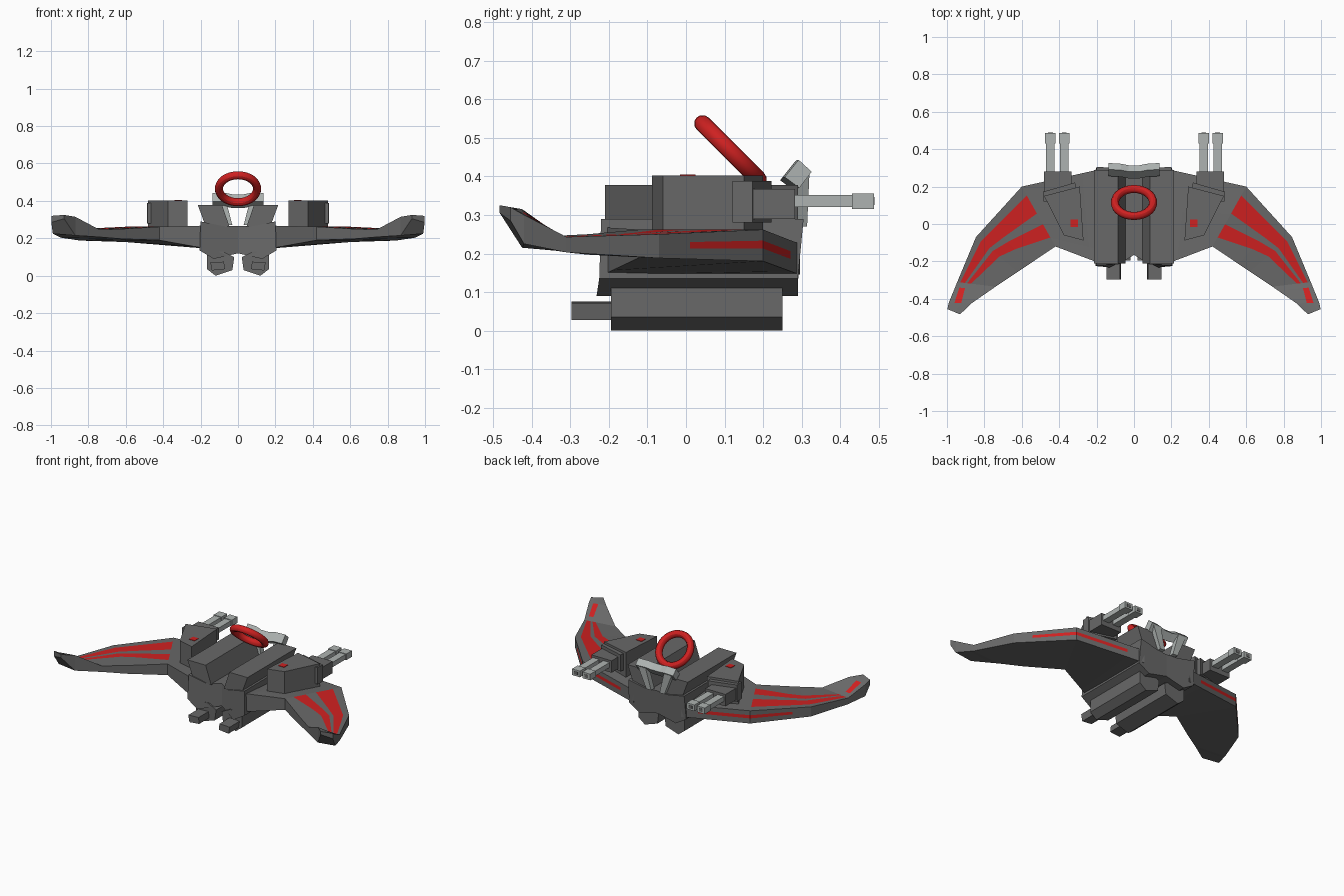
import bpy, bmesh, math
from mathutils import Vector

if "Cube" in bpy.data.objects:
    bpy.data.objects.remove(bpy.data.objects["Cube"])


def material(name, rgb):
    m = bpy.data.materials.new(name)
    m.diffuse_color = (*rgb, 1)
    m.use_nodes = True
    m.node_tree.nodes["Principled BSDF"].inputs["Base Color"].default_value = m.diffuse_color
    return m


GREY = material("dark grey", (0.14, 0.14, 0.14))
RED = material("red", (0.62, 0.015, 0.015))
SILVER = material("light grey", (0.42, 0.45, 0.44))


def loft(name, rings, mats, rule=None, mirror=True):
    """Skin closed rings of points, cap the ends, optionally mirror over x."""
    bm = bmesh.new()
    rows = [[bm.verts.new(p) for p in r] for r in rings]
    n = len(rings[0])
    for i in range(len(rows) - 1):
        for j in range(n):
            k = (j + 1) % n
            f = bm.faces.new((rows[i][j], rows[i][k], rows[i + 1][k], rows[i + 1][j]))
            f.material_index = rule(i, j) if rule else 0
    bm.faces.new(rows[0])
    bm.faces.new(rows[-1])
    bmesh.ops.recalc_face_normals(bm, faces=bm.faces)
    # open the halves along the centre line so the mirror joins cleanly
    if mirror:
        mid = [f for f in bm.faces if all(abs(v.co.x) < 1e-5 for v in f.verts)]
        bmesh.ops.delete(bm, geom=mid, context='FACES_ONLY')
    me = bpy.data.meshes.new(name)
    bm.to_mesh(me)
    bm.free()
    for m in mats:
        me.materials.append(m)
    ob = bpy.data.objects.new(name, me)
    bpy.context.collection.objects.link(ob)
    if mirror:
        ob.modifiers.new("Mirror", 'MIRROR')
    return ob


def along_y(name, profile, y0, y1, mat=GREY):
    return loft(name, [[(x, y, z) for x, z in profile] for y in (y0, y1)], [mat])


def along_z(name, plan, z0, z1, mat=GREY):
    return loft(name, [[(x, y, z) for x, y in plan] for z in (z0, z1)], [mat])


def box(name, x0, x1, y0, y1, z0, z1, mat=GREY):
    return along_y(name, [(x0, z0), (x1, z0), (x1, z1), (x0, z1)], y0, y1, mat)


# central hull with a notched nose
hull = [(0, .265), (.08, .265), (.2, .29), (.205, .135), (.13, .09), (0, .12)]
nose = [-.165, -.215, -.22, -.225, -.232, -.165]
tail = [.29, .30, .305, .29, .29, .29]
loft("hull", [[(x, y, z) for (x, z), y in zip(hull, ys)] for ys in (nose, tail)], [GREY])

# twin leaning ridges on top of the hull
along_y("top_ridge", [(.045, .26), (.175, .27), (.215, .378), (.085, .378)], -.21, .29)

# lower pontoons and their forward stubs
pontoon = [(.165, .035), (.12, .0), (.03, .03), (.02, .10), (.08, .13), (.165, .125)]
along_y("pontoon", pontoon, -.195, .25)
along_y("pontoon_stub", [(.07, .035), (.14, .028), (.148, .072), (.075, .075)], -.297, -.19)

# wing stations: leading edge, trailing edge (x, y, top, bottom), paint columns
stations = [
    ((.17, .295, .225, .145), (.17, -.215, .268, .145), (.15, .45, .63, .85)),
    ((.60, .20, .262, .18), (.42, -.12, .262, .19), (.15, .45, .63, .85)),
    ((.845, -.07, .25, .188), (.62, -.255, .25, .197), (.12, .32, .40, .56)),
    ((.945, -.31, .243, .203), (.74, -.335, .246, .207), (.08, .20, .26, .36)),
    ((.99, -.42, .30, .225), (.87, -.425, .315, .215), (.25, .55, .65, .8)),
    ((.998, -.455, .32, .285), (.93, -.483, .325, .305), (.25, .55, .65, .8)),
]


def wing_ring(u):
    i = min(int(u), len(stations) - 2)
    a, b, v = (Vector(p).lerp(Vector(q), u - i) for p, q in zip(stations[i], stations[i + 1]))
    top = [a.lerp(b, t) for t in (0, *v, 1)]
    ring = [(p[0], p[1], p[2]) for p in top]
    ring.append((b[0], b[1], b[3]))
    ring += [(a[0], a[1], a[3] + (a[2] - a[3]) * t) for t in (0, .4, .65)]
    return ring


us = [0, .25, 1, 1.7, 2, 3, 3.25, 4, 5]


def wing_paint(i, j):
    u = us[i]
    panels = j in (1, 3) and 1 <= u < 3
    edge_stripe = j == 8 and .25 <= u < 1.7
    tip = j == 1 and 3.25 <= u < 4
    return int(panels or edge_stripe or tip)


loft("wing", [wing_ring(u) for u in us], [GREY, RED], wing_paint)

# gun housings with stepped collars, mounts and paired barrels
along_z("gun_housing", [(.27, -.088), (.375, -.06), (.465, .12), (.482, .15), (.29, .2)], .235, .402)
along_z("gun_collar", [(.30, .13), (.485, .12), (.487, .172), (.315, .222)], .28, .388)
box("gun_mount", .335, .48, .15, .282, .29, .367)
for k, x in enumerate((.373, .447)):
    box(f"barrel_{k}", x - .023, x + .023, .27, .44, .32, .352, SILVER)
    box(f"muzzle_{k}", x - .028, x + .028, .43, .487, .316, .356, SILVER)
    box(f"bore_{k}", x - .013, x + .013, .48, .489, .326, .346)
box("housing_marker", .30, .34, -.015, .025, .40, .405, RED)

# bent rear handle on two splayed legs
section = [(.252, .398), (.288, .443), (.322, .412), (.29, .37)]
bends = [(-.135, .004, 0), (-.07, 0, 0), (-.03, -.008, -.008),
         (.03, -.008, -.008), (.07, 0, 0), (.135, .004, 0)]
loft("handle_bar", [[(x, y + dy, z + dz) for y, z in section] for x, dy, dz in bends],
     [SILVER], mirror=False)
loft("handle_leg", [[(x + dx, y + dy, z) for dx, dy in ((0, 0), (w, 0), (w, .034), (0, .034))]
                    for x, y, z, w in ((.03, .28, .27, .035), (.065, .286, .405, .055))], [SILVER])

# tilted red ring
bpy.ops.mesh.primitive_torus_add(location=(0, .115, .465), rotation=(math.radians(-45), 0, 0),
                                 major_radius=.102, minor_radius=.022,
                                 major_segments=32, minor_segments=12)
ring = bpy.context.object
ring.name = "red_ring"
ring.data.materials.append(RED)
bpy.ops.object.shade_smooth_by_angle()
